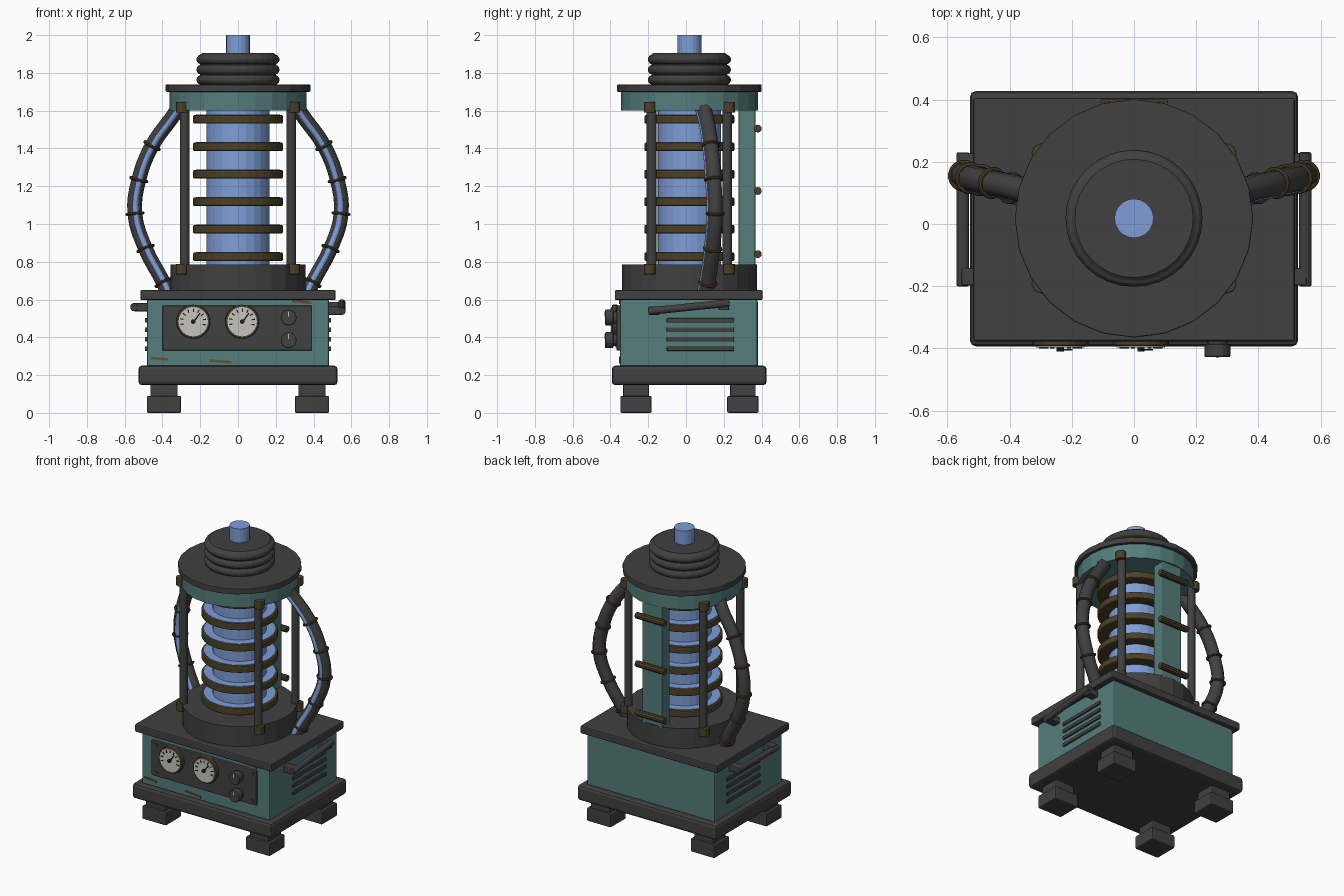
import bpy, bmesh, math
from mathutils import Vector, Matrix

cube = bpy.data.objects.get("Cube")
if cube:
    bpy.data.objects.remove(cube, do_unlink=True)


def material(name, r, g, b):
    m = bpy.data.materials.new(name)
    m.use_nodes = True
    m.diffuse_color = (r, g, b, 1)
    m.node_tree.nodes["Principled BSDF"].inputs["Base Color"].default_value = (r, g, b, 1)
    return m


DARK = material("dark_grey", 0.052, 0.052, 0.052)
TEAL = material("teal", 0.088, 0.205, 0.2)
BLUE = material("glow_blue", 0.21, 0.34, 0.68)
BRONZE = material("bronze", 0.07, 0.052, 0.02)
RUST = material("rust", 0.14, 0.085, 0.03)
WHITE = material("dial_white", 0.56, 0.56, 0.52)
BLACK = material("black", 0.012, 0.012, 0.012)

CY = 0.018  # depth of the column axis


def finish(name, bm, mat, bevel=0.0, segments=2):
    me = bpy.data.meshes.new(name)
    bm.to_mesh(me)
    bm.free()
    me.materials.append(mat)
    ob = bpy.data.objects.new(name, me)
    bpy.context.collection.objects.link(ob)
    if bevel:
        mod = ob.modifiers.new("Bevel", "BEVEL")
        mod.width = bevel
        mod.segments = segments
        mod.limit_method = "ANGLE"
        mod.angle_limit = math.radians(40)
    return ob


def box(name, mat, x, y, z, bevel=0.0, rot=None):
    """Box from (low, high) pairs, optionally turned about its centre."""
    lo, hi = Vector((x[0], y[0], z[0])), Vector((x[1], y[1], z[1]))
    bm = bmesh.new()
    bmesh.ops.create_cube(bm, size=1, matrix=Matrix.Diagonal((*(hi - lo), 1)))
    turn = Matrix.Rotation(*rot) if rot else Matrix()
    bm.transform(Matrix.Translation((lo + hi) / 2) @ turn.to_4x4())
    return finish(name, bm, mat, bevel)


def rod(name, mat, a, b, r, sides=24, bevel=0.0):
    """Cylinder between two points."""
    a, b = Vector(a), Vector(b)
    d = b - a
    bm = bmesh.new()
    bmesh.ops.create_cone(bm, cap_ends=True, segments=sides, radius1=r, radius2=r, depth=d.length)
    bm.transform(Matrix.Translation((a + b) / 2) @ d.to_track_quat("Z", "Y").to_matrix().to_4x4())
    return finish(name, bm, mat, bevel)


def disc(name, mat, r, z0, z1, sides=24, bevel=0.0):
    return rod(name, mat, (0, CY, z0), (0, CY, z1), r, sides, bevel)


def lathe(name, mat, profile, sides=32):
    bm = bmesh.new()
    vs = [bm.verts.new((r, 0, z)) for r, z in profile]
    es = [bm.edges.new(p) for p in zip(vs, vs[1:])]
    bmesh.ops.spin(bm, geom=vs + es, cent=(0, 0, 0), axis=(0, 0, 1), angle=math.tau, steps=sides)
    bmesh.ops.remove_doubles(bm, verts=bm.verts, dist=1e-4)
    bmesh.ops.recalc_face_normals(bm, faces=bm.faces)
    ob = finish(name, bm, mat)
    ob.location.y = CY
    return ob


def torus(name, mat, centre, axis, major, minor):
    bpy.ops.mesh.primitive_torus_add(major_segments=20, minor_segments=8, major_radius=major,
                                     minor_radius=minor, location=centre,
                                     rotation=Vector(axis).to_track_quat("Z", "Y").to_euler())
    ob = bpy.context.object
    ob.name = name
    ob.data.materials.append(mat)


def tube(name, mat, points, r):
    cu = bpy.data.curves.new(name, "CURVE")
    cu.dimensions = "3D"
    cu.bevel_depth = r
    cu.bevel_resolution = 2
    cu.resolution_u = 4
    cu.use_fill_caps = True
    sp = cu.splines.new("BEZIER")
    sp.bezier_points.add(len(points) - 1)
    for bp, p in zip(sp.bezier_points, points):
        bp.co = p
        bp.handle_left_type = bp.handle_right_type = "AUTO"
    cu.materials.append(mat)
    bpy.context.collection.objects.link(bpy.data.objects.new(name, cu))


# Base cabinet and feet
for sx in (-1, 1):
    for sy in (-1, 1):
        fx, fy = sx * 0.392, CY + sy * 0.283
        box("foot", DARK, (fx - 0.091, fx + 0.091), (fy - 0.083, fy + 0.083), (0, 0.09), 0.008)
        box("foot_stem", DARK, (fx - 0.072, fx + 0.072), (fy - 0.068, fy + 0.068), (0.085, 0.16), 0.005)
box("base_plate", DARK, (-0.527, 0.527), (-0.393, 0.427), (0.147, 0.25), 0.018)
box("cabinet", TEAL, (-0.483, 0.483), (-0.35, 0.38), (0.24, 0.6), 0.012)
box("cabinet_top", DARK, (-0.517, 0.517), (-0.377, 0.405), (0.597, 0.65), 0.008)

# Control panel with screws
box("control_panel", DARK, (-0.4, 0.393), (-0.368, -0.34), (0.33, 0.568), 0.006)
for x in (-0.363, 0.367):
    for z in (0.357, 0.543):
        rod("panel_screw", DARK, (x, -0.36, z), (x, -0.374, z), 0.011, 8)

# Gauges with ticks and needle
for gx in (-0.237, 0.022):
    gz = 0.483
    rod("gauge_bezel", BRONZE, (gx, -0.36, gz), (gx, -0.392, gz), 0.09, 24, 0.006)
    rod("gauge_dial", WHITE, (gx, -0.385, gz), (gx, -0.397, gz), 0.078)
    for i in range(9):
        a = math.radians(-15 + i * 26)
        d = Vector((math.cos(a), 0, math.sin(a)))
        c = Vector((gx, -0.398, gz)) + d * 0.061
        box("gauge_tick", BLACK, (c.x - 0.009, c.x + 0.009), (c.y - 0.002, c.y + 0.002),
            (c.z - 0.003, c.z + 0.003), 0, (-a, 3, "Y"))
    box("gauge_needle", BLACK, (gx - 0.018, gx + 0.05), (-0.407, -0.402), (gz + 0.014, gz + 0.021),
        0, (math.radians(-54), 3, "Y"))
    rod("needle_hub", BLACK, (gx, -0.39, gz), (gx, -0.41, gz), 0.012, 10)

# Knobs
for z in (0.505, 0.385):
    rod("knob_base", DARK, (0.268, -0.36, z), (0.268, -0.39, z), 0.032, 16)
    rod("knob", DARK, (0.268, -0.385, z), (0.268, -0.428, z), 0.042, 16, 0.005)
    box("knob_mark", WHITE, (0.265, 0.271), (-0.431, -0.425), (z + 0.006, z + 0.032))

# Rust streaks on the front
for x0, x1, z in ((-0.46, -0.37, 0.287), (-0.152, -0.035, 0.273), (0.285, 0.39, 0.587)):
    box("rust_streak", RUST, (x0, x1), (-0.356, -0.348), (z - 0.007, z + 0.007), 0,
        (math.radians(5), 3, "Y"))

# Vents and carry handles on both sides
for s in (-1, 1):
    for z in (0.49, 0.44, 0.39, 0.34):
        xs = sorted((s * 0.475, s * 0.493))
        box("vent_slat", DARK, xs, (-0.102, 0.255), (z - 0.012, z + 0.012), 0.004)
    tilt = 0.02 if s > 0 else 0
    ends = [(-0.17, 0.56 - tilt), (0.2, 0.56 + tilt * 0.3)]
    for y, z in ends:
        xs = sorted((s * 0.475, s * 0.555))
        box("handle_post", DARK, xs, (y - 0.028, y + 0.028), (z - 0.022, z + 0.022), 0.006)
    rod("handle_bar", DARK, (s * 0.55, -0.2, 0.558 - tilt), (s * 0.55, 0.23, 0.562 + tilt), 0.02, 12, 0.004)

# Column: drum, glowing tube, ring stack
disc("column_drum", DARK, 0.357, 0.64, 0.785)
disc("glow_tube", BLUE, 0.168, 0.78, 1.62)
for i in range(6):
    z = 0.828 + i * 0.1454
    disc("coil_ring", BRONZE, 0.238, z - 0.024, z + 0.022, 32, 0.008)
    disc("coil_glow", BLUE, 0.222, z + 0.018, z + 0.025, 32)

# Support rods with nuts
for sx in (-1, 1):
    for sy in (-1, 1):
        x, y = sx * 0.282, CY + sy * 0.2
        rod("support_rod", DARK, (x, y, 0.74), (x, y, 1.62), 0.026, 12)
        for z in (0.733, 1.59):
            n = sx * 0.297
            y2 = CY + sy * 0.209
            rod("rod_nut", BRONZE, (n, y2, z), (n, y2, z + 0.056), 0.033, 8, 0.004)

# Rear spine with rungs
box("rear_spine", TEAL, (-0.075, 0.075), (0.277, 0.367), (0.77, 1.62), 0.008)
for z in (0.84, 1.175, 1.505):
    rod("spine_rung", BRONZE, (-0.11, 0.38, z), (0.11, 0.38, z), 0.021, 10, 0.004)

# Head: teal collar, lid, ribbed bellows, cap
disc("head_collar", TEAL, 0.362, 1.602, 1.705)
disc("head_lid", DARK, 0.383, 1.7, 1.738, 24, 0.004)
profile = [(0, 1.73), (0.19, 1.73)]
for zc in (1.763, 1.817, 1.871):
    for k in range(7):
        a = math.radians(-75 + k * 25)
        profile.append((0.193 + 0.027 * math.cos(a), zc + 0.026 * math.sin(a)))
profile += [(0.19, 1.905), (0, 1.905)]
lathe("bellows", DARK, profile)
disc("glow_cap", BLUE, 0.063, 1.9, 2.0, 20)

# Side hoses with a glowing strip and clamp rings
path = [(0.305, 0.085, 1.63), (0.345, 0.105, 1.57), (0.455, 0.132, 1.415), (0.525, 0.147, 1.235),
        (0.546, 0.155, 1.055), (0.49, 0.141, 0.87), (0.395, 0.115, 0.69), (0.375, 0.105, 0.645)]
for s in (-1, 1):
    pts = [Vector((s * x, y, z)) for x, y, z in path]
    tube("hose", DARK, pts, 0.042)
    tube("hose_glow", BLUE, [p + Vector((-s * 0.004, -0.03, 0)) for p in pts], 0.017)
    for i in range(2, 7):
        torus("hose_clamp", BRONZE, pts[i], pts[i + 1] - pts[i - 1], 0.044, 0.008)
